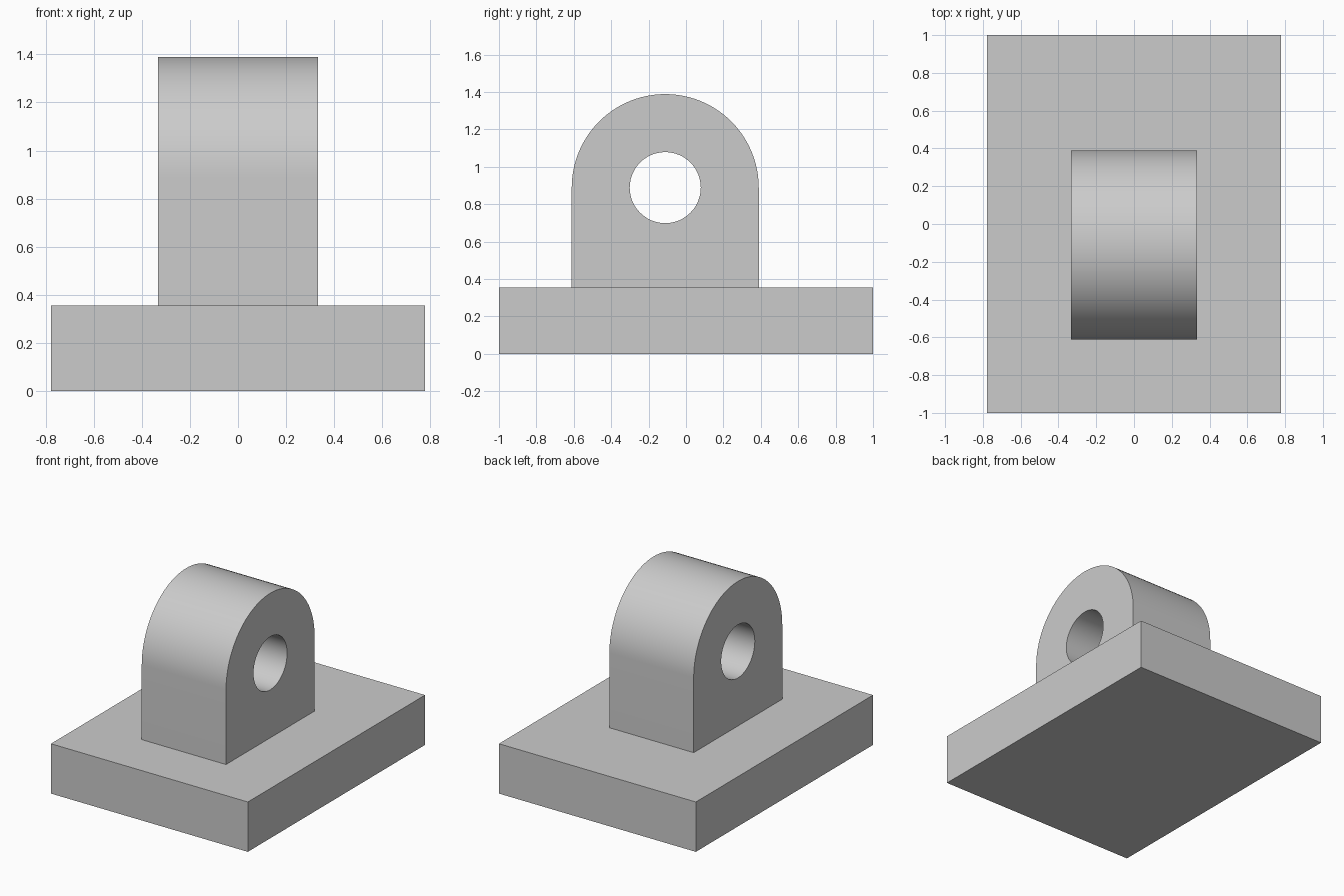
import bpy, bmesh
from math import sin, cos, pi

cube = bpy.data.objects.get("Cube")
if cube:
    bpy.data.objects.remove(cube, do_unlink=True)

BASE_X, BASE_Y, BASE_Z = 1.556, 2.0, 0.356
LUG_HALF, LUG_Y, AXIS_Z = 0.333, -0.111, 0.889
LUG_R, HOLE_R, STEPS = 0.5, 0.19, 48

# Single plain grey
grey = bpy.data.materials.new("plain grey")
grey.use_nodes = True
colour = (0.6, 0.6, 0.6, 1)
grey.diffuse_color = colour
grey.node_tree.nodes["Principled BSDF"].inputs["Base Color"].default_value = colour


def finish(bm, name):
    bmesh.ops.recalc_face_normals(bm, faces=bm.faces)
    mesh = bpy.data.meshes.new(name)
    bm.to_mesh(mesh)
    bm.free()
    mesh.materials.append(grey)
    obj = bpy.data.objects.new(name, mesh)
    bpy.context.collection.objects.link(obj)
    return obj


def arc(radius, sweep, count):
    return [(LUG_Y + radius * cos(sweep * i / STEPS), AXIS_Z + radius * sin(sweep * i / STEPS))
            for i in range(count)]


# Base plate
bm = bmesh.new()
bmesh.ops.create_cube(bm, size=1)
bmesh.ops.scale(bm, vec=(BASE_X, BASE_Y, BASE_Z), verts=bm.verts)
bmesh.ops.translate(bm, vec=(0, 0, BASE_Z / 2), verts=bm.verts)
finish(bm, "base_plate")

# Round-topped lug profile with a pin hole, extruded across x
outline = arc(LUG_R, pi, STEPS + 1) + [(LUG_Y - LUG_R, BASE_Z), (LUG_Y + LUG_R, BASE_Z)]
hole = arc(HOLE_R, 2 * pi, STEPS)
bm = bmesh.new()
edges = []
for loop in (outline, hole):
    verts = [bm.verts.new((-LUG_HALF, y, z)) for y, z in loop]
    edges += [bm.edges.new((verts[i - 1], verts[i])) for i in range(len(verts))]
bmesh.ops.triangle_fill(bm, edges=edges, use_beauty=True, normal=(1, 0, 0))
result = bmesh.ops.extrude_face_region(bm, geom=bm.faces[:], use_keep_orig=True)
moved = [v for v in result["geom"] if isinstance(v, bmesh.types.BMVert)]
bmesh.ops.translate(bm, vec=(2 * LUG_HALF, 0, 0), verts=moved)
lug = finish(bm, "pin_lug")

# Smooth the rounded surfaces and keep the rims crisp
bpy.ops.object.select_all(action="DESELECT")
lug.select_set(True)
bpy.context.view_layer.objects.active = lug
bpy.ops.object.shade_smooth_by_angle(angle=pi / 6)
